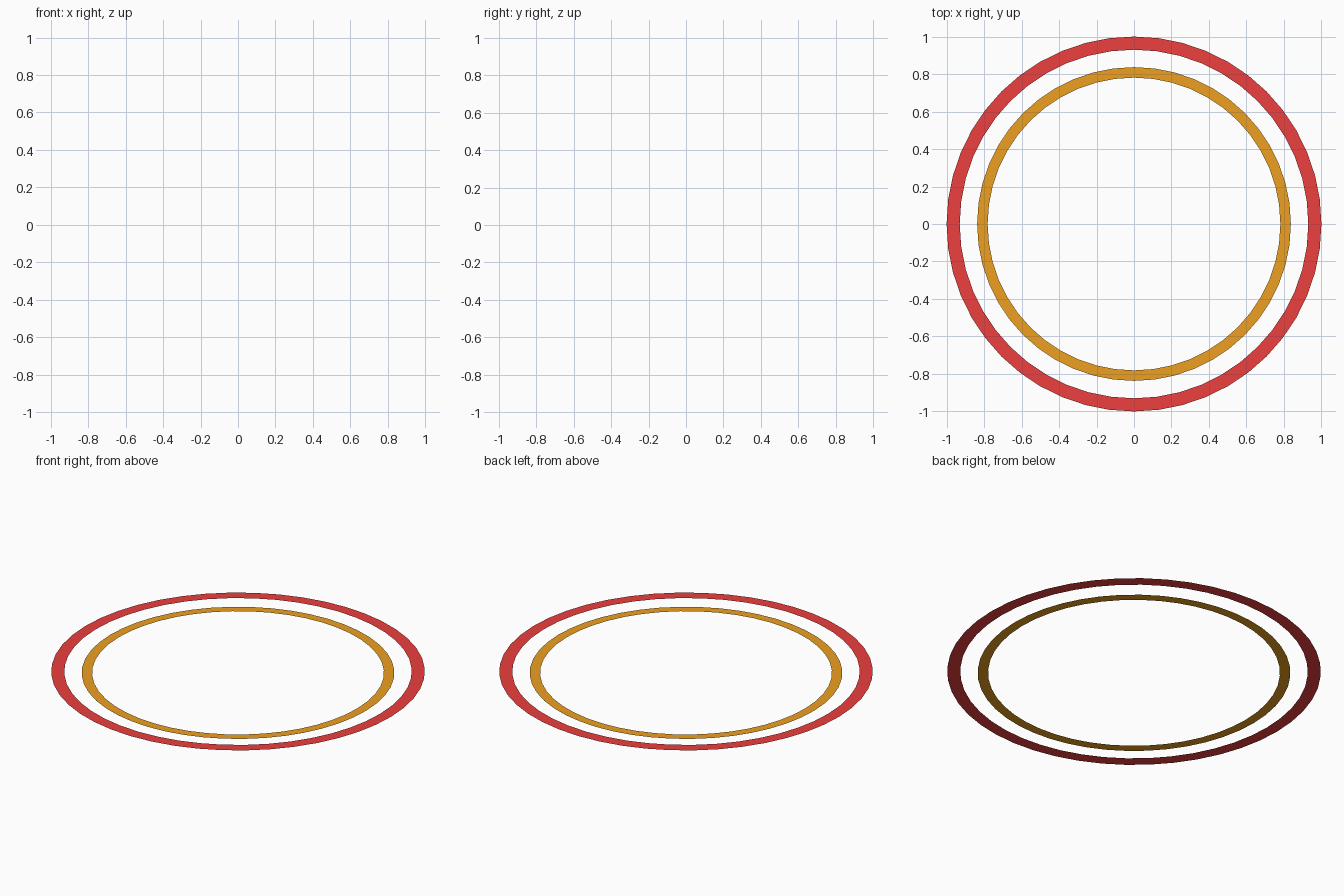
import bpy
from math import cos, sin, tau

if "Cube" in bpy.data.objects:
    bpy.data.objects.remove(bpy.data.objects["Cube"])

SIDES = 48


def flat_ring(name, outer, inner, z, color):
    # outer loop followed by inner loop, bridged with upward-facing quads
    verts = [(r * cos(tau * i / SIDES), r * sin(tau * i / SIDES), z)
             for r in (outer, inner) for i in range(SIDES)]
    faces = []
    for i in range(SIDES):
        j = (i + 1) % SIDES
        faces.append((i, j, SIDES + j, SIDES + i))
    mesh = bpy.data.meshes.new(name)
    mesh.from_pydata(verts, [], faces)
    mat = bpy.data.materials.new(name + "_color")
    mat.diffuse_color = color
    mat.use_nodes = True
    mat.node_tree.nodes["Principled BSDF"].inputs["Base Color"].default_value = mat.diffuse_color
    mesh.materials.append(mat)
    obj = bpy.data.objects.new(name, mesh)
    bpy.context.collection.objects.link(obj)
    return obj


# Wide red ring, floating just above the thinner amber ring
flat_ring("outer_ring", 1.0, 0.93, 0.008, (0.85, 0.05, 0.05, 1))
flat_ring("inner_ring", 0.837, 0.781, 0.0, (0.85, 0.35, 0.015, 1))
